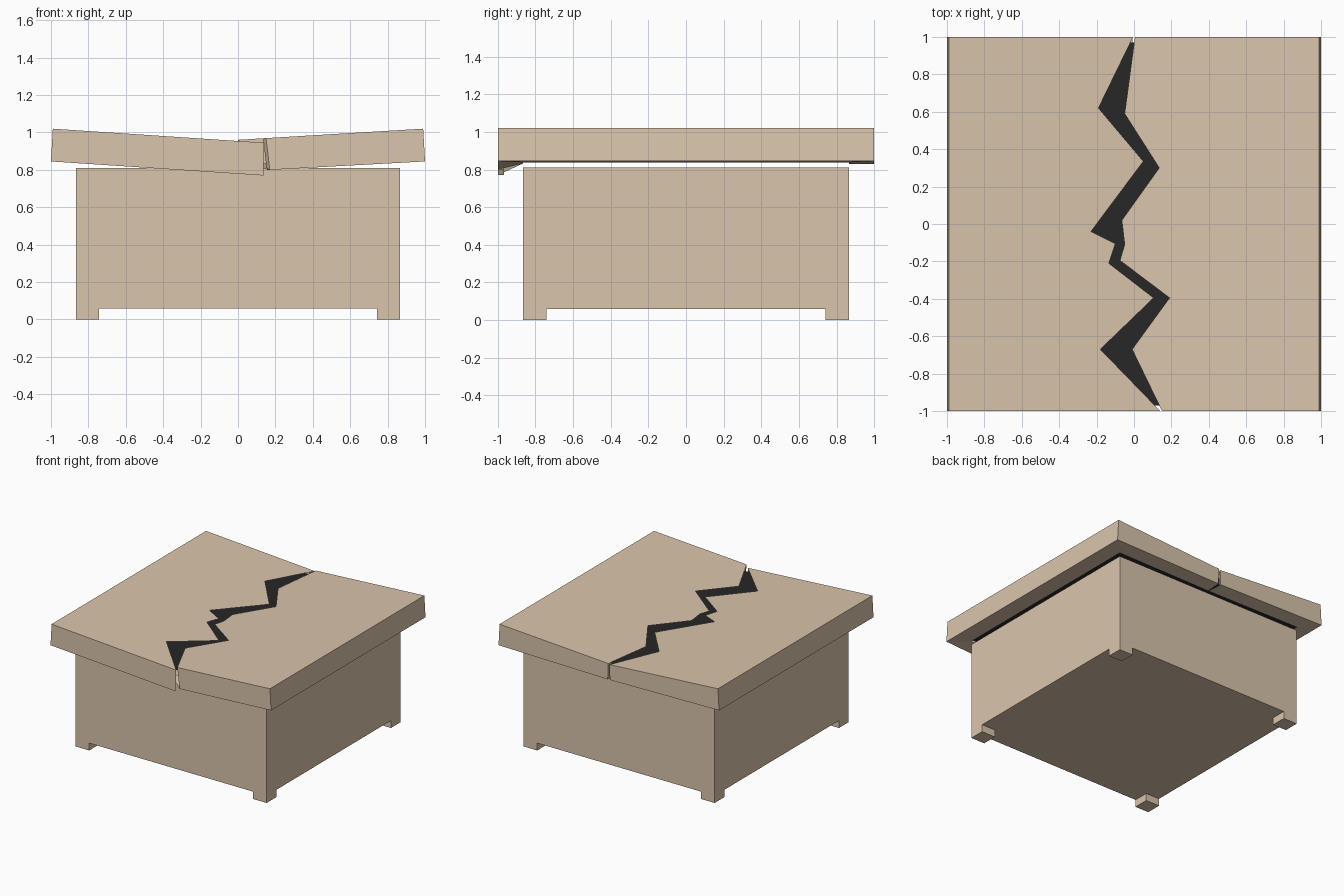
import bpy, bmesh
from mathutils import Vector

if "Cube" in bpy.data.objects:
    bpy.data.objects.remove(bpy.data.objects["Cube"])


def material(name, rgb):
    m = bpy.data.materials.new(name)
    m.diffuse_color = (*rgb, 1)
    m.use_nodes = True
    m.node_tree.nodes["Principled BSDF"].inputs["Base Color"].default_value = m.diffuse_color
    return m


TAN = material("tan_stone", (0.70, 0.56, 0.41))
DARK = material("dark_gap", (0.02, 0.02, 0.02))


def mesh_object(name, faces, mat):
    bm = bmesh.new()
    for f in faces:
        bm.faces.new([bm.verts.new(p) for p in f])
    bmesh.ops.remove_doubles(bm, verts=bm.verts, dist=1e-5)
    me = bpy.data.meshes.new(name)
    bm.to_mesh(me)
    bm.free()
    me.materials.append(mat)
    ob = bpy.data.objects.new(name, me)
    bpy.context.collection.objects.link(ob)
    return ob


def box(name, lo, hi, mat):
    lo, hi = Vector(lo), Vector(hi)
    bpy.ops.mesh.primitive_cube_add(size=1, location=(lo + hi) / 2)
    ob = bpy.context.object
    ob.name = name
    ob.scale = hi - lo
    ob.data.materials.append(mat)


# Body and four corner feet
B, F = 0.867, 0.125
box("body", (-B, -B, 0.06), (B, B, 0.81), TAN)
for sx, side in ((-1, "left"), (1, "right")):
    for sy, end in ((-1, "front"), (1, "back")):
        xs = sorted((sx * B, sx * (B - F)))
        ys = sorted((sy * B, sy * (B - F)))
        box(f"{end}_{side}_foot", (xs[0], ys[0], 0), (xs[1], ys[1], 0.06), TAN)

# Jagged crack edges, front to back
left_edge = [(0.14, -1), (-0.18, -0.67), (0.105, -0.395), (-0.135, -0.21),
             (-0.10, -0.105), (-0.23, -0.04), (0.05, 0.335), (-0.19, 0.62), (-0.005, 1)]
right_edge = [(0.15, -1), (-0.01, -0.67), (0.19, -0.395), (-0.075, -0.195),
              (-0.05, -0.11), (-0.065, 0.02), (0.135, 0.30), (-0.05, 0.59), (0.005, 1)]


# Sagging lid half: top sheet, outer walls, underside rim, short crack ends
def lid_half(name, s, edge, slope, front_low, back_low):
    def top(x, y):
        return (x, y, 1.02 - (0.99 - s * x) * slope)

    tf, tb = top(s * 0.99, -1), top(s * 0.99, 1)
    bf, bb = (s, -1, 0.845), (s, 1, 0.845)
    crack = [top(*p) for p in edge]
    inf, inb = (s * B, -B, 0.838), (s * B, B, 0.838)
    mid_f, mid_b = (0.0, -B, 0.832), (0.0, B, 0.83)
    faces = [
        crack + [tb, tf],
        [tf, tb, bb, bf],
        [tf, bf, front_low, crack[0]],
        [tb, bb, back_low, crack[-1]],
        [bf, bb, inb, inf],
        [bf, inf, mid_f, front_low],
        [bb, inb, mid_b, back_low],
    ]
    for a, b, low in ((crack[0], crack[1], front_low), (crack[-1], crack[-2], back_low)):
        step = (Vector(b) - Vector(a)) * 0.1
        faces.append([a, Vector(a) + step, Vector(low) + step, low])
    # Consistent outward normals away from the middle of this half
    centre = Vector((s * 0.5, 0, 0.92))
    fixed = []
    for f in faces:
        pts = [Vector(p) for p in f]
        n = Vector()
        for i, p in enumerate(pts):
            n += p.cross(pts[(i + 1) % len(pts)])
        mean = sum(pts, Vector()) / len(pts)
        fixed.append(pts if n.dot(mean - centre) > 0 else pts[::-1])
    mesh_object(name, fixed, TAN)


lid_half("lid_left_half", -1, left_edge, 0.0664, (0.135, -1, 0.77), (-0.01, 1, 0.83))
lid_half("lid_right_half", 1, right_edge, 0.06, (0.17, -1, 0.80), (0.01, 1, 0.83))

# Dark sheet seen through the crack
D, Z = 0.97, 0.93
mesh_object("crack_backing", [[(-D, -D, Z), (D, -D, Z), (D, D, Z), (-D, D, Z)]], DARK)
